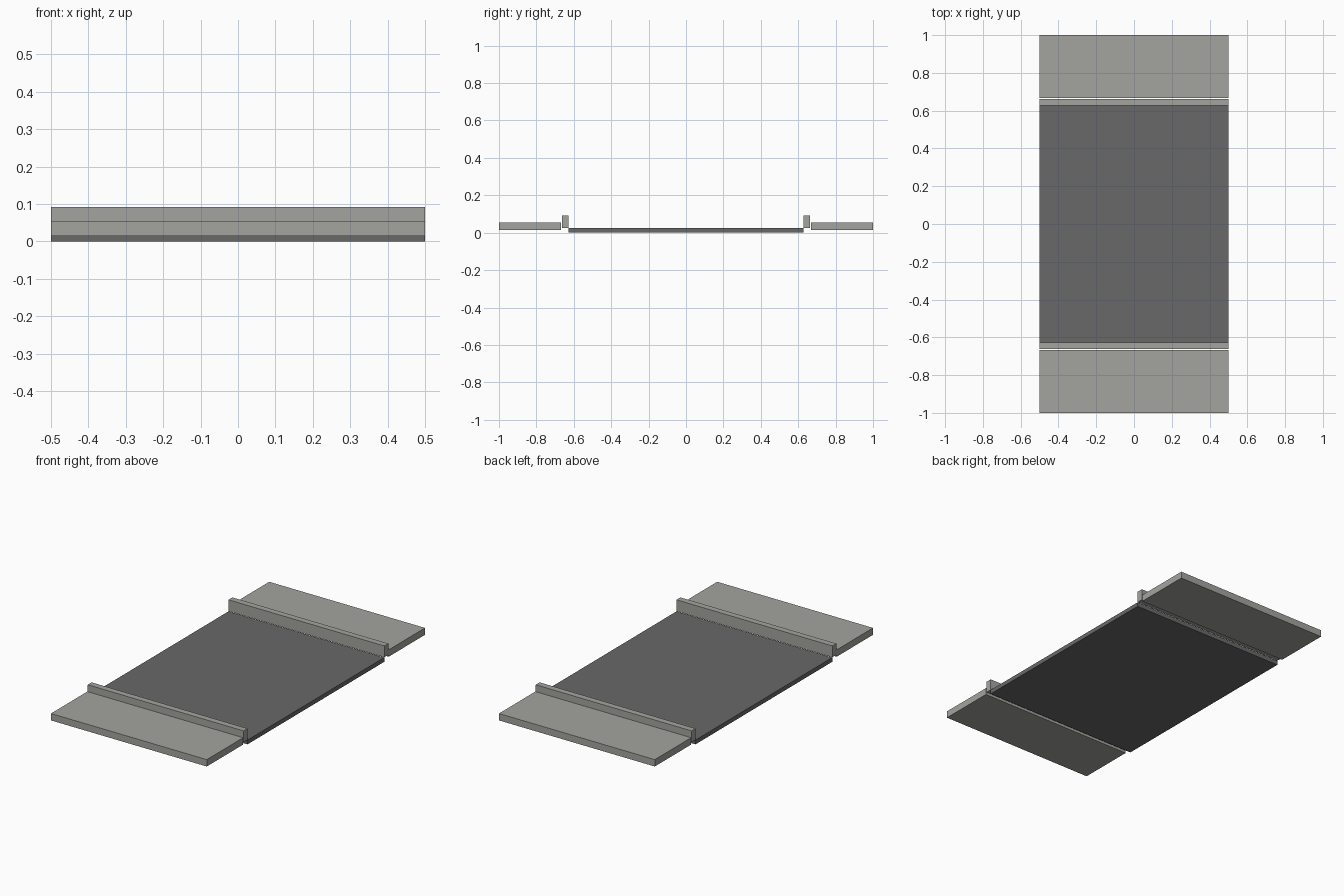
import bpy

cube = bpy.data.objects.get("Cube")
if cube:
    bpy.data.objects.remove(cube, do_unlink=True)


def material(name, color):
    mat = bpy.data.materials.new(name)
    mat.use_nodes = True
    mat.diffuse_color = color
    bsdf = mat.node_tree.nodes["Principled BSDF"]
    bsdf.inputs["Base Color"].default_value = color
    bsdf.inputs["Roughness"].default_value = 0.9
    return mat


def slab(name, y_range, z_range, mat):
    """Full-width box spanning the given depth and height."""
    (y0, y1), (z0, z1) = sorted(y_range), z_range
    bpy.ops.mesh.primitive_cube_add(size=1, location=(0, (y0 + y1) / 2, (z0 + z1) / 2))
    obj = bpy.context.object
    obj.name = name
    obj.scale = (WIDTH, y1 - y0, z1 - z0)
    bpy.ops.object.transform_apply(location=False, rotation=False, scale=True)
    obj.data.materials.append(mat)
    return obj


WIDTH = 1.0
ROAD_EDGE = 0.627
asphalt = material("asphalt_dark_grey", (0.14, 0.14, 0.14, 1))
concrete = material("concrete_warm_grey", (0.37, 0.37, 0.345, 1))

# Road surface
slab("road", (-ROAD_EDGE, ROAD_EDGE), (0, 0.025), asphalt)

# Raised curb and pavement on both sides, with a fine joint between them
for side, label in ((-1, "front"), (1, "back")):
    slab(label + "_curb", (side * ROAD_EDGE, side * 0.663), (0.026, 0.092), concrete)
    slab(label + "_pavement", (side * 0.667, side), (0.014, 0.054), concrete)
